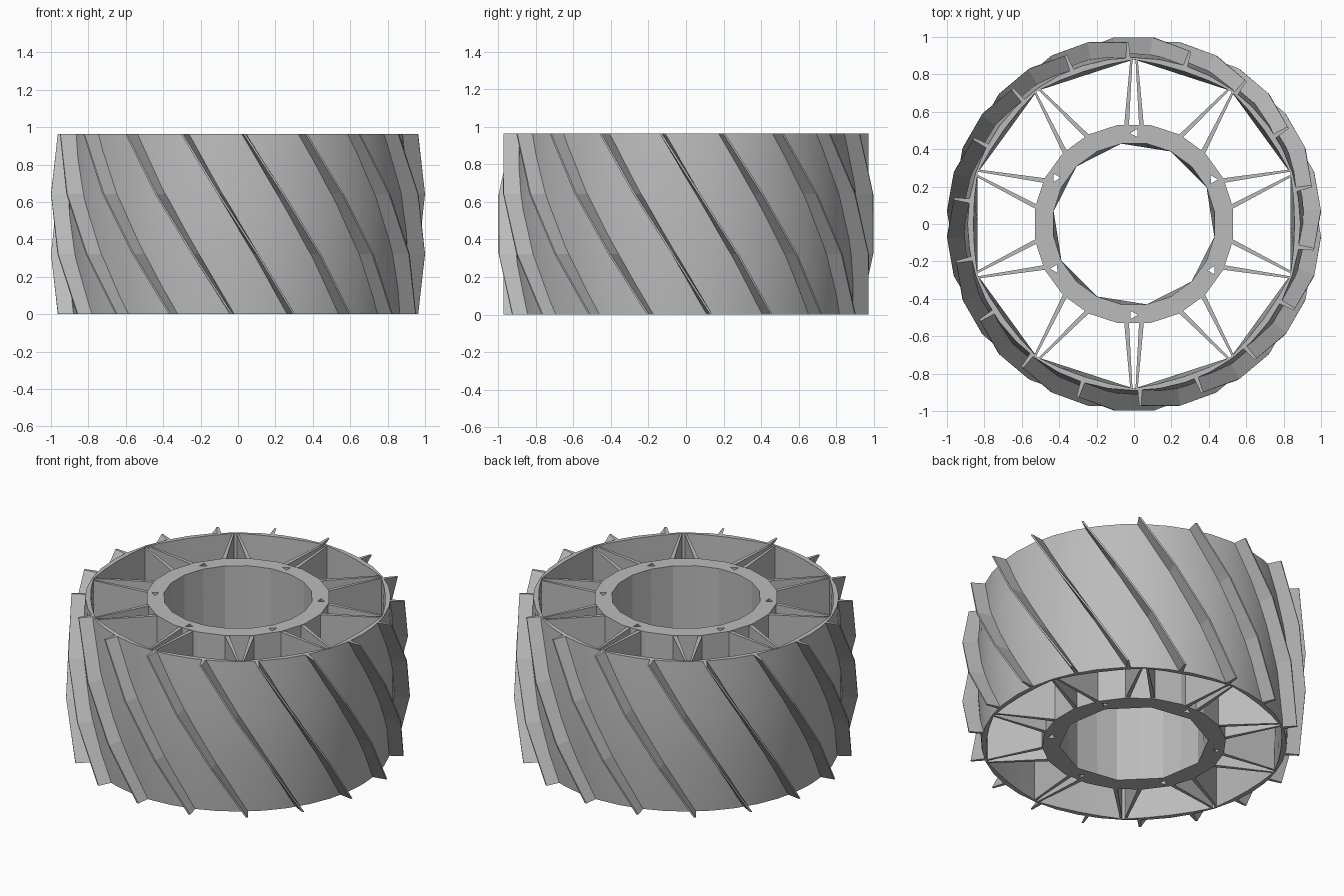
import bpy
import bmesh
from math import sin, cos, pi, radians, degrees

cube = bpy.data.objects.get("Cube")
if cube:
    bpy.data.objects.remove(cube, do_unlink=True)

HEIGHT = 0.965
LEVELS = [0, HEIGHT / 3, HEIGHT * 2 / 3, HEIGHT]
BULGE = [0, 1, 1, 0]

grey = bpy.data.materials.new("grey")
grey.use_nodes = True
grey.diffuse_color = (0.5, 0.5, 0.5, 1)
grey.node_tree.nodes["Principled BSDF"].inputs["Base Color"].default_value = (0.5, 0.5, 0.5, 1)


def polar(r, angle, z, side=0):
    """Point at radius r, shifted sideways along the tangent."""
    return (r * cos(angle) - side * sin(angle), r * sin(angle) + side * cos(angle), z)


def loft(name, sections, wrap=False, smooth=False):
    """Bridge equal closed sections; wrap into a ring or cap both ends."""
    bm = bmesh.new()
    rings = [[bm.verts.new(p) for p in s] for s in sections]
    n = len(rings[0])
    pairs = list(zip(rings, rings[1:]))
    if wrap:
        pairs.append((rings[-1], rings[0]))
    else:
        bm.faces.new(rings[0])
        bm.faces.new(rings[-1])
    for a, b in pairs:
        for i in range(n):
            k = (i + 1) % n
            bm.faces.new((a[i], a[k], b[k], b[i]))
    bmesh.ops.recalc_face_normals(bm, faces=bm.faces)
    mesh = bpy.data.meshes.new(name)
    bm.to_mesh(mesh)
    bm.free()
    mesh.materials.append(grey)
    obj = bpy.data.objects.new(name, mesh)
    bpy.context.collection.objects.link(obj)
    if smooth:
        bpy.ops.object.select_all(action="DESELECT")
        obj.select_set(True)
        bpy.context.view_layer.objects.active = obj
        bpy.ops.object.shade_smooth_by_angle(angle=radians(25))
    return obj


# Rim: bulged round outside, ten flat panels inside
sections = []
for j in range(40):
    angle = radians(18 + 9 * j)
    offset = radians((9 * j) % 36 - 18)
    chord = 0.88 * cos(radians(18)) / cos(offset)
    edge = (chord + 0.88) / 2
    profile = [(0.89 + 0.022 * b, z) for b, z in zip(BULGE, LEVELS)]
    profile += [(edge, HEIGHT), (chord, HEIGHT * 0.6), (chord, HEIGHT * 0.4), (edge, 0)]
    sections.append([polar(r, angle, z) for r, z in profile])
loft("rim", sections, wrap=True, smooth=True)

# Slanted tread fins
for i in range(18):
    sections = []
    for b, z in zip(BULGE, LEVELS):
        angle = radians(-72 + 20 * i - 36 * z / HEIGHT)
        base, tip = 0.882 + 0.02 * b, 0.972 + 0.03 * b
        sections.append([polar(base, angle, z, -0.012), polar(tip, angle, z, -0.006),
                         polar(tip, angle, z, 0.006), polar(base, angle, z, 0.012)])
    loft("tread_fin", sections)

# Hub ring
sections = []
for j in range(20):
    angle = radians(9 + 18 * j)
    inner = 0.435 if j % 2 else 0.435 * cos(radians(18))
    sections.append([polar(0.537, angle, 0), polar(0.537, angle, HEIGHT),
                     polar(0.435, angle, HEIGHT), polar(inner, angle, 0)])
hub = loft("hub", sections, wrap=True)

# Triangular holes through the hub
for i in range(6):
    angle = radians(30 + 60 * i)
    outline = [(0.485, 0.022), (0.465, -0.018), (0.508, -0.018)]
    cutter = loft("hole_cutter", [[polar(r, angle, z, s) for r, s in outline]
                                  for z in (-0.1, HEIGHT + 0.1)])
    cutter.hide_render = True
    cut = hub.modifiers.new("hole", "BOOLEAN")
    cut.operation = "DIFFERENCE"
    cut.object = cutter
    bpy.context.view_layer.objects.active = hub
    bpy.ops.object.modifier_apply(modifier=cut.name)
    bpy.data.objects.remove(cutter, do_unlink=True)

# Paired spoke walls, converging at the rim
for i in range(10):
    angle = radians(18 + 36 * i)
    spread = 0.04 if i % 5 == 2 else 0.075
    for s in (-1, 1):
        outline = [(0.51, spread - 0.012), (0.51, spread + 0.014), (0.88, 0.02), (0.88, 0.008)]
        loft("spoke_wall", [[polar(r, angle, z, s * side) for r, side in outline]
                            for z in (0.004, HEIGHT - 0.004)])
